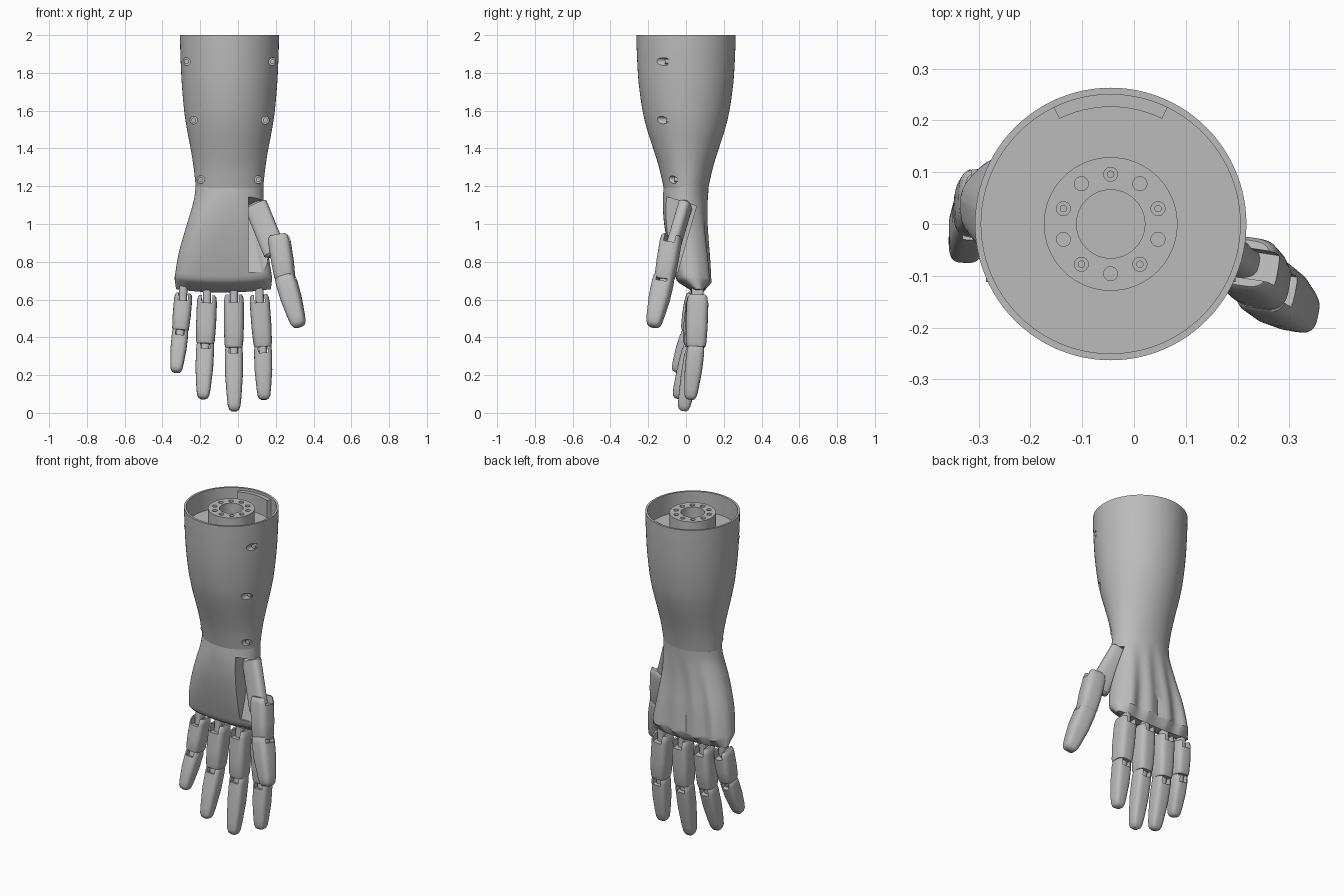
import bpy, bmesh, math
from mathutils import Vector, Matrix

if "Cube" in bpy.data.objects:
    bpy.data.objects.remove(bpy.data.objects["Cube"])

grey = bpy.data.materials.new("satin grey")
grey.use_nodes = True
grey.diffuse_color = (0.5, 0.5, 0.5, 1)
grey.node_tree.nodes["Principled BSDF"].inputs["Base Color"].default_value = (0.5, 0.5, 0.5, 1)
CX = -0.045   # forearm axis


def finish(name, bm, angle=35):
    bmesh.ops.recalc_face_normals(bm, faces=bm.faces)
    me = bpy.data.meshes.new(name)
    bm.to_mesh(me)
    bm.free()
    me.materials.append(grey)
    ob = bpy.data.objects.new(name, me)
    bpy.context.collection.objects.link(ob)
    smooth(ob, angle)
    return ob


def select(ob):
    bpy.ops.object.select_all(action='DESELECT')
    ob.select_set(True)
    bpy.context.view_layer.objects.active = ob


def smooth(ob, angle=35):
    select(ob)
    bpy.ops.object.shade_smooth_by_angle(angle=math.radians(angle))


def loft(name, rings, angle=35):
    """Skin a stack of closed rings and cap both ends."""
    bm = bmesh.new()
    loops = [[bm.verts.new(p) for p in r] for r in rings]
    n = len(rings[0])
    for a, b in zip(loops, loops[1:]):
        for i in range(n):
            j = (i + 1) % n
            bm.faces.new((a[i], a[j], b[j], b[i]))
    bm.faces.new(loops[0])
    bm.faces.new(loops[-1])
    return finish(name, bm, angle)


def outline(hx, hy, power=2.0, n=48):
    """Superellipse points in the plane."""
    pts = []
    for i in range(n):
        c, s = math.cos(math.tau * i / n), math.sin(math.tau * i / n)
        pts.append((math.copysign(abs(c) ** (2 / power), c) * hx,
                    math.copysign(abs(s) ** (2 / power), s) * hy))
    return pts


def cylinder(bm, radius, depth, matrix, n=24):
    bmesh.ops.create_cone(bm, cap_ends=True, segments=n, radius1=radius,
                          radius2=radius, depth=depth, matrix=matrix)


def cut(ob, bm):
    """Subtract the cutter and remove it."""
    tool = finish("cutter", bm)
    tool.hide_render = True
    mod = ob.modifiers.new("cut", 'BOOLEAN')
    mod.operation, mod.solver, mod.object = 'DIFFERENCE', 'EXACT', tool
    select(ob)
    bpy.ops.object.modifier_apply(modifier=mod.name)
    bpy.data.objects.remove(tool)
    smooth(ob)


def at(x, y, z):
    return Matrix.Translation((x, y, z))


def smoothed(rows, steps=4):
    """Catmull-Rom interpolation of the rows of a profile."""
    rows = [Vector(r) for r in rows]
    out = []
    for i in range(len(rows) - 1):
        p0, p1, p2 = rows[max(i - 1, 0)], rows[i], rows[i + 1]
        p3 = rows[min(i + 2, len(rows) - 1)]
        for k in range(steps):
            t = k / steps
            out.append(0.5 * (2 * p1 + (p2 - p0) * t + (2 * p0 - 5 * p1 + 4 * p2 - p3) * t * t
                              + (3 * p1 - p0 - 3 * p2 + p3) * t ** 3))
    return out + [rows[-1]]


# Forearm shell with a recessed top
profile = smoothed([(1.19, .178, .118), (1.3, .19, .143), (1.4, .206, .174), (1.5, .225, .206),
                    (1.6, .24, .23), (1.75, .253, .251), (1.9, .26, .26), (2.0, .262, .263)])
rings = [[(CX + x, y, z) for x, y in outline(a, b, n=96)] for z, a, b in profile]
rings += [[(CX + x, y, z) for x, y in outline(.25, .25, n=96)] for z in (2.0, 1.88)]
forearm = loft("forearm", rings)

# Screw holes along the front of the forearm, with sunk screws
screws = [(sx * dx, y, z) for dx, y, z in
          ((.228, -.12, 1.86), (.19, -.11, 1.55), (.152, -.07, 1.235)) for sx in (-1, 1)]
along_y = Matrix.Rotation(math.pi / 2, 4, 'X')
holes, heads = bmesh.new(), bmesh.new()
for dx, y, z in screws:
    cylinder(holes, .02, .25, at(CX + dx, y - .1, z) @ along_y)
    cylinder(heads, .013, .02, at(CX + dx, y + .018, z) @ along_y)
cut(forearm, holes)
finish("forearm_screws", heads)

# Locating block inside the rear rim
block = []
for i in range(13):
    a = math.radians(64 + 52 * i / 12)
    c, s = math.cos(a), math.sin(a)
    block.append([(CX + r * c, r * s, z) for r, z in
                  ((.226, 1.87), (.252, 1.87), (.252, 1.985), (.226, 1.985))])
loft("rim_block", block)

# Mounting hub with a bolt circle
hub_bm, holes, bolts = bmesh.new(), bmesh.new(), bmesh.new()
cylinder(hub_bm, .129, .12, at(CX, 0, 1.93), 64)
hub = finish("mount_hub", hub_bm)
cylinder(holes, .066, .2, at(CX, 0, 1.99), 48)
for k in range(10):
    a = math.radians(90 + 36 * k)
    x, y = CX + .096 * math.cos(a), .096 * math.sin(a)
    cylinder(holes, .0135, .08, at(x, y, 1.99))
    if k % 2 == 0:
        cylinder(bolts, .007, .03, at(x, y, 1.965))
cut(hub, holes)
finish("hub_bolts", bolts)

# Palm: flat front, tendon ridges on the back, wedge-shaped lower edge
palm_rows = smoothed([(1.2, -.224, .134, -.117, .12), (1.12, -.235, .135, -.123, .116),
                      (1.0, -.27, .14, -.115, .116), (.85, -.313, .16, -.085, .127),
                      (.72, -.335, .18, -.05, .135)])
palm_rows += [Vector((.705, -.335, .18, -.035, .135)), Vector((.655, -.328, .174, .045, .09))]
rings = []
for z, xl, xr, yf, yb in palm_rows:
    t = min(max((1.15 - z) / .4, 0), 1)
    hx, hy = (xr - xl) / 2, (yb - yf) / 2
    ring = []
    for x, y in outline(hx, hy, 2 + 1.6 * t, 128):
        u = x / hx
        if y > 0:
            y -= .011 * t * (1 + math.cos(4 * math.pi * u)) * min(1, 3 * y / hy) * (z > .66)
        ring.append(((xl + xr) / 2 + x, (yf + yb) / 2 + y, z - .018 * t * (1 - u * u)))
    rings.append(ring)
palm = loft("palm", rings, 40)

# Thumb recess: slanted wedge removed from the front left of the palm
slot = bmesh.new()
side = [(-.3, 1.17), (-.12, 1.15), (.055, 1.095), (-.045, .745), (-.3, .745)]
ends = [[slot.verts.new((x, y, z)) for y, z in side] for x in (.055, .4)]
slot.faces.new(ends[0])
slot.faces.new(ends[1])
for i in range(len(side)):
    j = (i + 1) % len(side)
    slot.faces.new((ends[0][i], ends[0][j], ends[1][j], ends[1][i]))
cut(palm, slot)


def frame(p0, p1, wide):
    """Local axes: x across the finger, z from the tip back to the knuckle."""
    z = (Vector(p0) - Vector(p1)).normalized()
    y = z.cross(Vector(wide)).normalized()
    m = Matrix((y.cross(z), y, z)).transposed().to_4x4()
    m.translation = p0
    return m


def phalanx(name, p0, p1, hx, hy, wide=(1, 0, 0), tip=False):
    """Rounded finger shell, forked at its upper end."""
    m = frame(p0, p1, wide)
    length = (Vector(p0) - Vector(p1)).length
    if tip:
        rows = [(0, .82), (.03, .95), (.12, 1), (.45, .98), (.8, .8), (.92, .7), (.975, .55), (1, .3)]
    else:
        rows = [(0, .8), (.04, .93), (.15, 1), (.6, 1), (.93, .93), (1, .84)]
    rings = [[m @ Vector((x, y, -length * t)) for x, y in outline(hx * s, hy * s, 3.2, 40)]
             for t, s in rows]
    ob = loft(name, rings, 40)
    fork = bmesh.new()
    bmesh.ops.create_cube(fork, size=1, matrix=m @ at(0, 0, -.005) @
                          Matrix.Diagonal((hx * 1.06, hy * 4, .075, 1)))
    cut(ob, fork)


def link(name, p0, p1, hx, hy, wide=(1, 0, 0)):
    """Narrow bar joining two shells."""
    m = frame(p0, p1, wide)
    length = (Vector(p0) - Vector(p1)).length
    loft(name, [[m @ Vector((x, y, -z)) for x, y in outline(hx * s, hy * s, 3, 24)]
                for z, s in ((0, .7), (.012, 1), (length - .012, 1), (length, .7))])


# Fingers: knuckle, middle joint and tip positions, with half widths
fingers = {
    "index": ((.112, .062, .625), (.132, .053, .35), (.138, .022, .07), .053),
    "middle": ((-.022, .062, .625), (-.022, .045, .345), (-.02, -.015, .01), .053),
    "ring": ((-.163, .06, .62), (-.173, .035, .365), (-.185, -.045, .075), .053),
    "little": ((-.288, .055, .63), (-.305, .025, .435), (-.328, -.05, .215), .048),
}
for name, (a, b, c, w) in fingers.items():
    A, B, C = Vector(a), Vector(b), Vector(c)
    phalanx(name + "_lower_segment", A, B, w, .058)
    phalanx(name + "_tip_segment", B + (C - B) * -.02, C, w * .9, .047, tip=True)
    link(name + "_knuckle_link", A + Vector((0, 0, .06)), A + (B - A) * .25, .022, .032)
    link(name + "_middle_link", B + (A - B) * .2, B + (C - B) * .2, .022, .03)

# Thumb: base bar inside the recess, then two shells turned outward
side_on = (.15, 1, 0)
base, mid, joint, end = ((.09, .0, 1.11), (.215, -.075, .94), (.25, -.115, .705), (.325, -.175, .455))
link("thumb_base", base, (.2, -.08, .84), .034, .062, side_on)
phalanx("thumb_lower_segment", mid, joint, .056, .058, side_on)
link("thumb_link", (.243, -.105, .76), (.265, -.125, .65), .024, .032, side_on)
phalanx("thumb_tip_segment", (.247, -.115, .725), end, .056, .056, side_on, tip=True)
